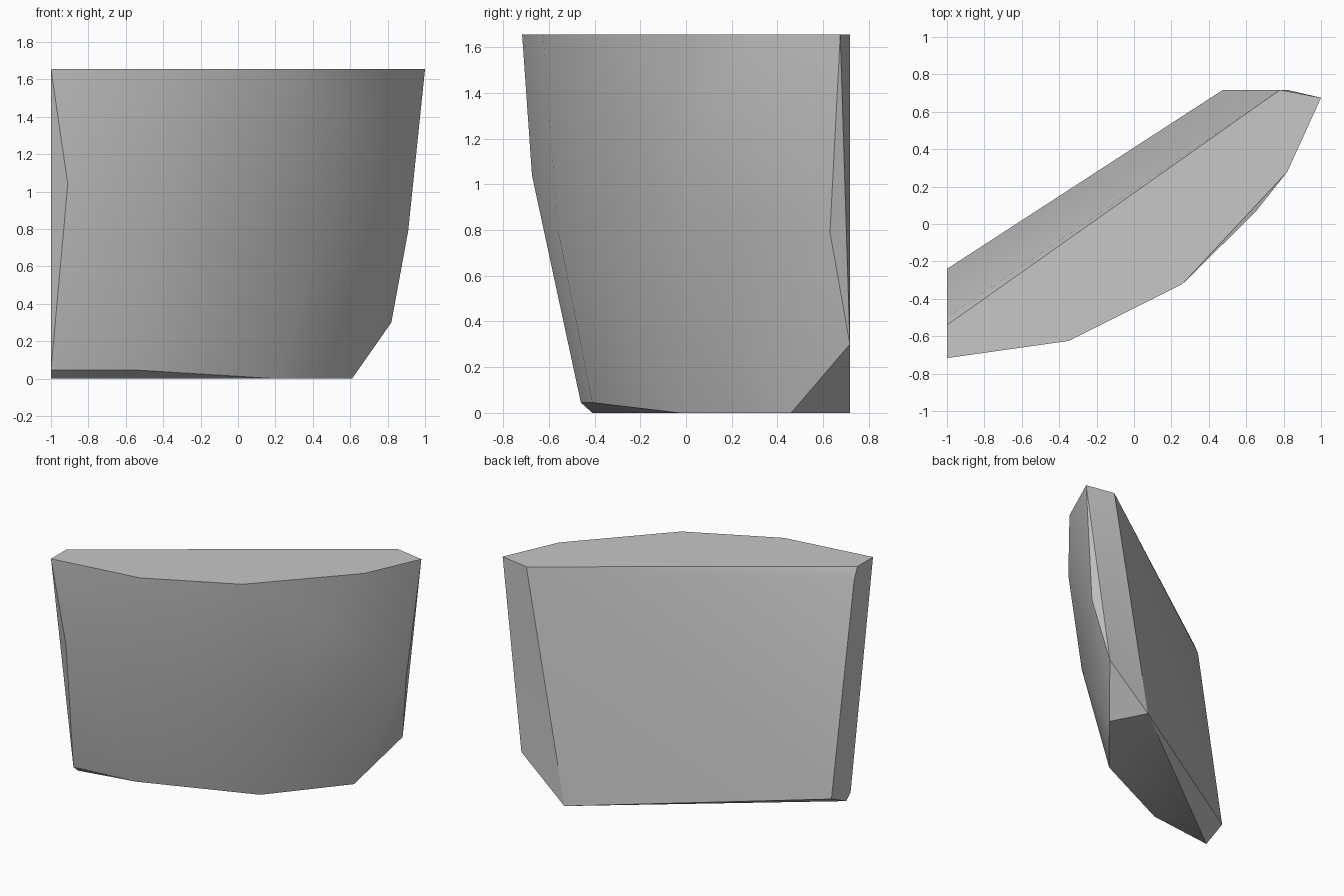
import bpy
import bmesh
import math
from mathutils import Vector

# Remove the default cube only
default_cube = bpy.data.objects.get("Cube")
if default_cube:
    bpy.data.objects.remove(default_cube, do_unlink=True)


def make_material(name, colour):
    material = bpy.data.materials.new(name)
    material.use_nodes = True
    material.diffuse_color = colour
    shader = material.node_tree.nodes["Principled BSDF"]
    shader.inputs["Base Color"].default_value = colour
    shader.inputs["Roughness"].default_value = 0.9
    return material


def level(outline, height):
    """Lift a flat outline to one height."""
    return [Vector((x, y, height)) for x, y in outline]


def hull_object(name, points, material):
    """Wrap corner points in a convex solid and merge its flat facets."""
    bm = bmesh.new()
    for point in points:
        bm.verts.new(point)
    hull = bmesh.ops.convex_hull(bm, input=bm.verts[:])
    unused = {item for item in hull["geom_interior"] + hull["geom_unused"]
              if isinstance(item, bmesh.types.BMVert)}
    bmesh.ops.delete(bm, geom=list(unused), context="VERTS")
    bmesh.ops.dissolve_limit(bm, angle_limit=math.radians(1),
                             verts=bm.verts[:], edges=bm.edges[:])
    bmesh.ops.recalc_face_normals(bm, faces=bm.faces[:])
    mesh = bpy.data.meshes.new(name)
    bm.to_mesh(mesh)
    bm.free()
    mesh.materials.append(material)
    obj = bpy.data.objects.new(name, mesh)
    bpy.context.collection.objects.link(obj)
    return obj


# Flat top and smaller flat foot of the broken slab
top = level([(-1, -.717), (-.35, -.625), (.26, -.32), (.82, .28),
             (1, .675), (.78, .717), (-1, -.54)], 1.655)
foot = level([(-1, -.41), (.2, -.03), (.61, .46), (.475, .717)], 0)

# Chamfers above the front of the foot and under the back left corner
front_chamfer = level([(-1, -.46), (-.53, -.41)], .045)
back_chamfer = level([(-1, -.24)], .08)

# Bulging front, chipped right end and worn back edge
front_bulge = [(-.91, -.674, 1.04), (-.42, -.56, .8), (.44, -.04, .7), (.65, .065, 1.33)]
chipped_end = [(.91, .63, .79), (.82, .717, .3)]
worn_back_edge = [(-1, -.5, 1.57)]

stone_grey = make_material("stone_grey", (.57, .57, .57, 1))
slab = hull_object("rock_slab",
                   top + foot + front_chamfer + back_chamfer
                   + front_bulge + chipped_end + worn_back_edge,
                   stone_grey)

# Soft front with sharp broken edges
bpy.ops.object.select_all(action="DESELECT")
slab.select_set(True)
bpy.context.view_layer.objects.active = slab
bpy.ops.object.shade_smooth_by_angle(angle=math.radians(30))
